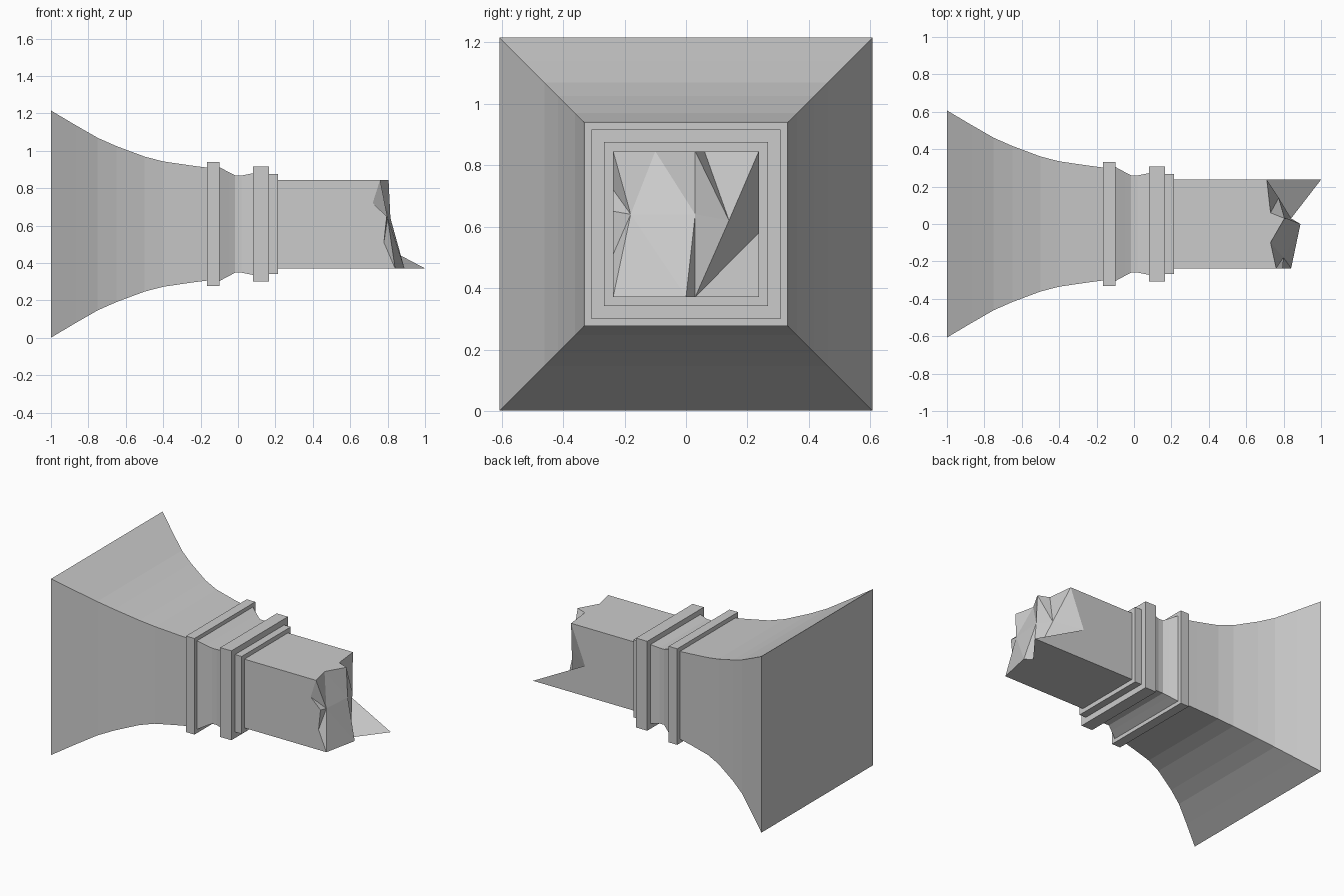
import bpy, bmesh

if "Cube" in bpy.data.objects:
    bpy.data.objects.remove(bpy.data.objects["Cube"])

CZ = 0.608  # height of the long axis


def finish(name, bm):
    bmesh.ops.recalc_face_normals(bm, faces=bm.faces)
    me = bpy.data.meshes.new(name)
    bm.to_mesh(me)
    bm.free()
    bpy.context.collection.objects.link(bpy.data.objects.new(name, me))


def ring(bm, x, h):
    # order: left-top, right-top, right-bottom, left-bottom
    return [bm.verts.new((x, sy * h, CZ + sz * h))
            for sy, sz in ((-1, 1), (1, 1), (1, -1), (-1, -1))]


def square_loft(name, profile):
    """Square sections (x, half size) joined along the x axis."""
    bm = bmesh.new()
    rings = [ring(bm, x, h) for x, h in profile]
    for a, b in zip(rings, rings[1:]):
        for i in range(4):
            j = (i + 1) % 4
            bm.faces.new((a[i], a[j], b[j], b[i]))
    bm.faces.new(rings[0])
    bm.faces.new(rings[-1])
    finish(name, bm)


# Flared base, mouldings and waisted neck
square_loft("flared_base", [(-1, .607), (-.87, .53), (-.75, .461), (-.65, .417), (-.5, .361),
                            (-.4, .335), (-.25, .313), (-.165, .302)])
square_loft("base_collar", [(-.165, .331), (-.1, .331)])
square_loft("neck", [(-.1, .305), (-.05, .278), (-.015, .26), (.02, .26), (.08, .272)])
square_loft("wide_collar", [(.08, .308), (.165, .308)])
square_loft("narrow_collar", [(.165, .267), (.215, .267)])

# Square shaft with a jagged broken end
H = .237
T, B = CZ + H, CZ - H
bm = bmesh.new()
root = ring(bm, .215, H)
p = [bm.verts.new(c) for c in (
    (.76, -H, T), (.73, -.1, T), (.805, .03, T), (.73, .06, T), (.71, H, T),
    (.605, H, .58), (1, H, B), (.84, .03, B), (.89, 0, B), (.84, -H, B),
    (.78, -H, .51), (.795, -H, .65), (.72, -H, .72),
    (.80, -.18, .64), (.815, .03, .64), (.774, .14, .62))]  # last three lie inside the break

# Shaft sides
for a, b, edge in ((0, 1, range(0, 5)), (1, 2, range(4, 7)),
                   (2, 3, range(6, 10)), (3, 0, (9, 10, 11, 12, 0))):
    bm.faces.new([root[b], root[a]] + [p[i] for i in edge])
bm.faces.new(root)

# Broken facets
for f in ((13, 12, 0), (13, 0, 1), (13, 1, 14), (14, 1, 2), (14, 2, 15), (15, 2, 3),
          (15, 3, 4), (15, 4, 5), (15, 5, 7), (5, 6, 7), (14, 15, 7), (14, 7, 8),
          (13, 14, 8), (13, 8, 9), (13, 9, 10), (13, 10, 11), (13, 11, 12)):
    bm.faces.new([p[i] for i in f])
finish("broken_shaft", bm)
